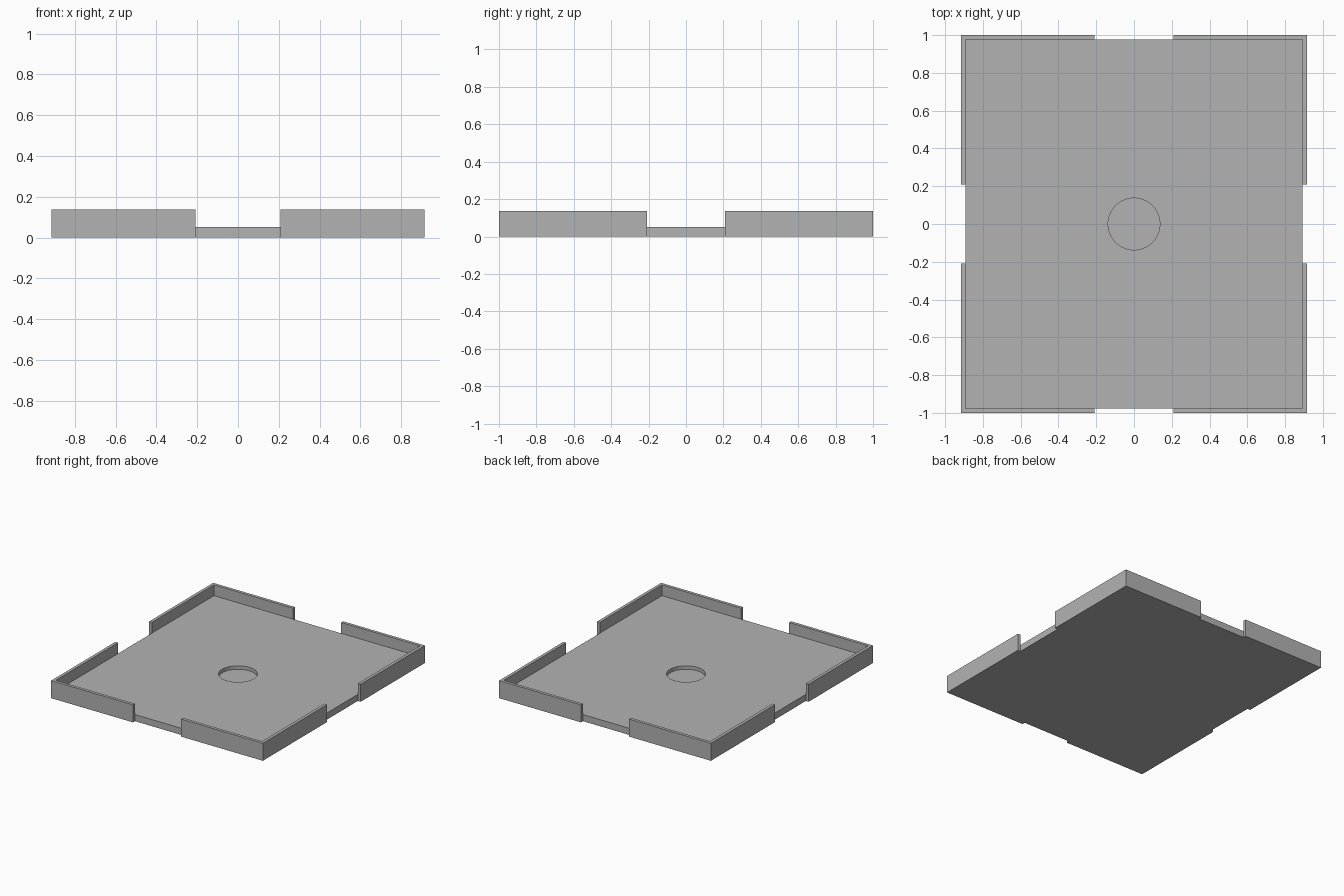
import bpy
import bmesh

old = bpy.data.objects.get("Cube")
if old:
    bpy.data.objects.remove(old, do_unlink=True)

HALF_X, HALF_Y = 0.915, 1.0      # outer half sizes
WALL = 0.024                     # rim thickness
GAP = 0.208                      # half width of the side openings
FLOOR, RIM = 0.052, 0.137        # heights
HOLE_R, HOLE_Z = 0.137, 0.024    # finger recess radius and bottom

grey = bpy.data.materials.new("light grey")
grey.use_nodes = True
COLOUR = (0.45, 0.45, 0.45, 1)
grey.diffuse_color = COLOUR
grey.node_tree.nodes["Principled BSDF"].inputs["Base Color"].default_value = COLOUR


def prism(name, outline, z0, z1):
    """Extrude a flat outline upward into a solid."""
    bm = bmesh.new()
    face = bm.faces.new([bm.verts.new((x, y, z0)) for x, y in outline])
    top = bmesh.ops.extrude_face_region(bm, geom=[face])["geom"]
    bmesh.ops.translate(bm, vec=(0, 0, z1 - z0),
                        verts=[v for v in top if isinstance(v, bmesh.types.BMVert)])
    bmesh.ops.recalc_face_normals(bm, faces=bm.faces)
    mesh = bpy.data.meshes.new(name)
    bm.to_mesh(mesh)
    bm.free()
    mesh.materials.append(grey)
    obj = bpy.data.objects.new(name, mesh)
    bpy.context.collection.objects.link(obj)
    return obj


# Tray floor
ix, iy = HALF_X - WALL, HALF_Y - WALL
tray_floor = prism("tray_floor", [(-ix, -iy), (ix, -iy), (ix, iy), (-ix, iy)], 0, FLOOR)

# Round blind recess cut into the middle of the floor
bpy.ops.mesh.primitive_cylinder_add(vertices=64, radius=HOLE_R, depth=0.1,
                                    location=(0, 0, HOLE_Z + 0.05))
cutter = bpy.context.object
cutter.name = "recess_cutter"
cutter.data.materials.append(grey)
cutter.hide_render = True
cutter.hide_set(True)
cut = tray_floor.modifiers.new("recess", 'BOOLEAN')
cut.operation = 'DIFFERENCE'
cut.solver = 'EXACT'
cut.object = cutter

# L-shaped corner rim, mirrored to all four corners
corner_rims = prism("corner_rims", [
    (GAP, HALF_Y), (GAP, iy), (ix, iy), (ix, GAP), (HALF_X, GAP), (HALF_X, HALF_Y)], 0, RIM)
mirror = corner_rims.modifiers.new("four corners", 'MIRROR')
mirror.use_axis = (True, True, False)
mirror.use_mirror_merge = False
